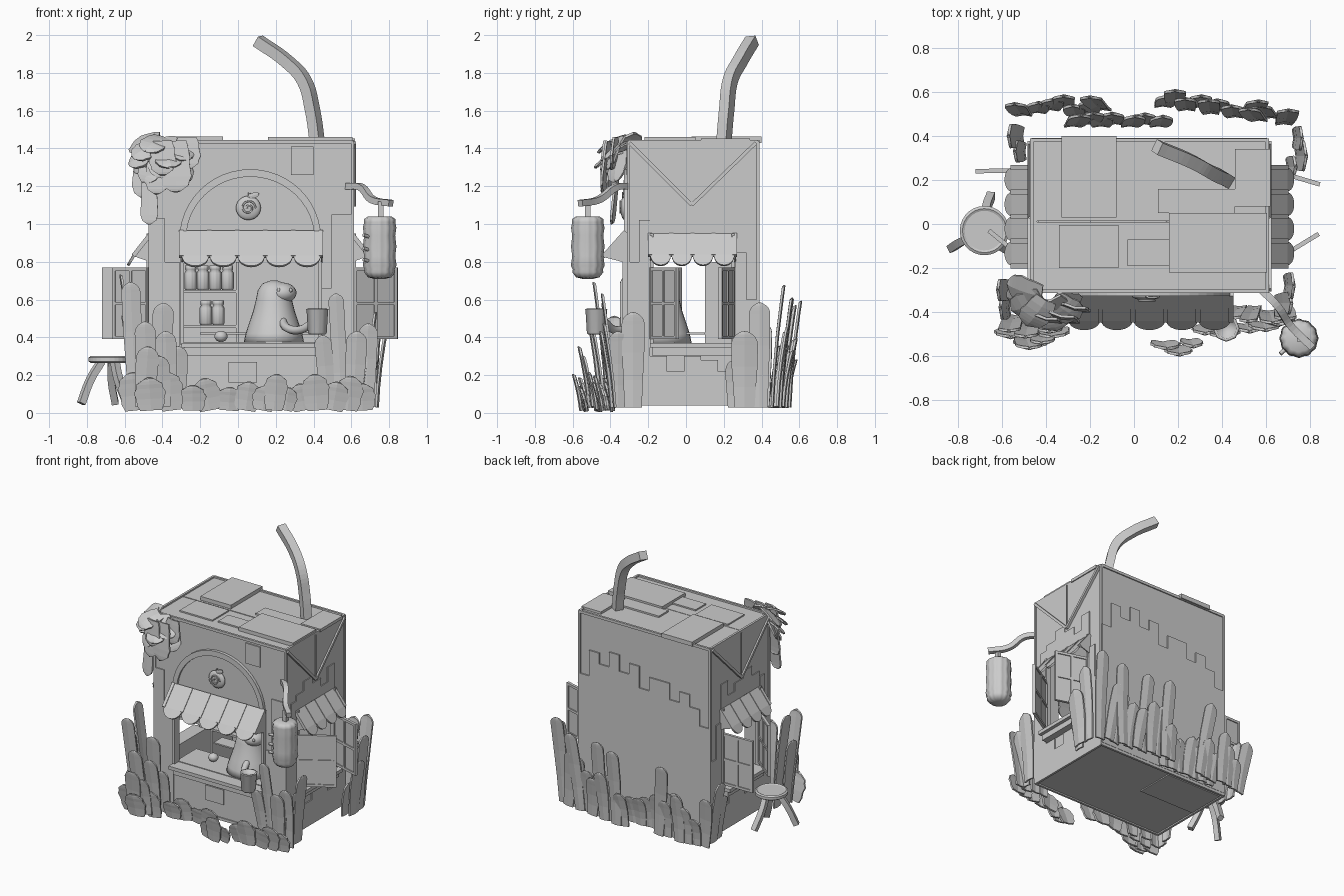
import bpy, bmesh, math, random
from mathutils import Vector as V, Matrix

if "Cube" in bpy.data.objects:
    bpy.data.objects.remove(bpy.data.objects["Cube"])
random.seed(4)

def finish(name, bm, smooth=False, thick=0):
    bmesh.ops.recalc_face_normals(bm, faces=bm.faces)
    me = bpy.data.meshes.new(name)
    bm.to_mesh(me)
    bm.free()
    ob = bpy.data.objects.new(name, me)
    bpy.context.collection.objects.link(ob)
    for p in me.polygons:
        p.use_smooth = smooth
    if thick:
        m = ob.modifiers.new("thickness", 'SOLIDIFY')
        m.thickness, m.offset = thick, 0
    return ob

def boxes(name, *items):
    """each item: x0, x1, y0, y1, z0, z1"""
    bm = bmesh.new()
    for x0, x1, y0, y1, z0, z1 in items:
        m = Matrix.Translation(((x0+x1)/2, (y0+y1)/2, (z0+z1)/2)) @ Matrix.Diagonal((x1-x0, y1-y0, z1-z0, 1))
        bmesh.ops.create_cube(bm, size=1, matrix=m)
    return finish(name, bm)

def plate(name, pts, to3d, push):
    """flat outline mapped to 3D and extruded along push"""
    bm = bmesh.new()
    f = bm.faces.new([bm.verts.new(to3d(*p)) for p in pts])
    g = bmesh.ops.extrude_face_region(bm, geom=[f])['geom']
    bmesh.ops.translate(bm, vec=V(push), verts=[v for v in g if isinstance(v, bmesh.types.BMVert)])
    return finish(name, bm)

def tube(name, pts, r, res=0):
    """swept tube; res 0 gives a square section with flat faces"""
    cu = bpy.data.curves.new(name, 'CURVE')
    cu.dimensions = '3D'
    cu.bevel_depth, cu.bevel_resolution, cu.use_fill_caps, cu.resolution_u = r, res, True, 6
    s = cu.splines.new('BEZIER')
    s.use_smooth = res > 0
    s.bezier_points.add(len(pts)-1)
    for b, p in zip(s.bezier_points, pts):
        b.co, b.tilt = p, math.pi/4
        b.handle_left_type = b.handle_right_type = 'AUTO'
    ob = bpy.data.objects.new(name, cu)
    bpy.context.collection.objects.link(ob)

def lathe(name, c, prof, n=24, rib=0, ribs=8, smooth=True):
    bm = bmesh.new()
    rings = [[bm.verts.new((c[0]+r*(1+rib*math.cos(ribs*a))*math.cos(a), c[1]+r*(1+rib*math.cos(ribs*a))*math.sin(a), c[2]+z))
              for a in [2*math.pi*k/n for k in range(n)]] for r, z in prof]
    for a, b in zip(rings, rings[1:]):
        for k in range(n):
            bm.faces.new((a[k], a[(k+1) % n], b[(k+1) % n], b[k]))
    bm.faces.new(rings[0])
    bm.faces.new(rings[-1])
    return finish(name, bm, smooth)

def leaf(bm, base, d, n, length, half, curl=0.0, lobes=0):
    """round-tipped card growing along d, bending towards n"""
    d, n, base = V(d).normalized(), V(n).normalized(), V(base)
    side = d.cross(n).normalized()
    tip = min(half/length, .45)
    rows = [(0, .75), ((1-tip)*.33, .85), ((1-tip)*.66, .97)]
    rows += [(1-tip+tip*math.sin(a), math.cos(a)) for a in [math.pi/2*k/5 for k in range(5)]] + [(1, .1)]
    prev = None
    for i, (t, w) in enumerate(rows):
        w *= half*(1+lobes*(1 if i % 2 else -1))
        c = base+d*length*t+n*curl*t*t
        row = [bm.verts.new(c+side*w*s-n*0.12*half*abs(s)) for s in (-1, 0, 1)]
        if prev:
            for k in (0, 1):
                bm.faces.new((prev[k], prev[k+1], row[k+1], row[k]))
        prev = row

def ball(name, c, s, u=20, v=12):
    bm = bmesh.new()
    bmesh.ops.create_uvsphere(bm, u_segments=u, v_segments=v, radius=1, matrix=Matrix.Translation(c) @ Matrix.Diagonal((*s, 1)))
    return finish(name, bm, True)

# --- carton walls, hollow with three window openings
X0, X1, Y0, Y1, T = -0.465, 0.605, -0.305, 0.38, 0.025
boxes("front_wall", (X0, -.29, Y0, Y0+T, .05, 1.43), (.43, X1, Y0, Y0+T, .05, 1.43),
      (-.29, .43, Y0, Y0+T, .05, .36), (-.29, .43, Y0, Y0+T, .95, 1.43))
boxes("back_wall", (X0, X1, Y1-T, Y1, .05, 1.43))
for nm, x in (("left_wall", X0), ("right_wall", X1-T)):
    boxes(nm, (x, x+T, Y0, -.18, .05, 1.43), (x, x+T, .25, Y1, .05, 1.43),
          (x, x+T, -.18, .25, .05, .36), (x, x+T, -.18, .25, .93, 1.43))
boxes("floor", (X0, X1, Y0, Y1, .05, .075))
boxes("floor_hatch", (-.45, .0, .07, .36, .042, .05))
boxes("roof", (X0, X1, Y0, .008, 1.42, 1.433), (X0, X1, .014, Y1, 1.42, 1.434))
boxes("roof_patches", (-.33, -.08, .03, .4, 1.43, 1.462), (.16, .605, -.22, .05, 1.43, 1.46),
      (.46, .62, .08, .34, 1.43, 1.452), (.11, .46, .05, .16, 1.43, 1.446), (-.03, .16, -.19, -.07, 1.43, 1.443),
      (-.34, -.07, -.2, -.005, 1.43, 1.443))
# edge strips
e = .008
boxes("corner_strips", *[(x-e, x+e, y-e, y+e, .045, 1.44) for x in (X0, X1) for y in (Y0, Y1)],
      *[(X0, X1, y-e, y+e, z-.01, z+.01) for y in (Y0, Y1) for z in (.05, 1.435)],
      *[(x-e, x+e, Y0, Y1, z-.01, z+.01) for x in (X0, X1) for z in (.05, 1.435)])

# --- raised brickwork with stepped edge
def stepped(name, a, b, heights, to3d, push, bottom=.06):
    w = (b-a)/len(heights)
    pts = [(a, bottom)]
    for i, h in enumerate(heights):
        pts += [(a+i*w, h), (a+(i+1)*w, h)]
    plate(name, pts+[(b, bottom)], to3d, push)
stepped("back_bricks", X0, X1, [.85, .97, 1.06, .98, 1.1, 1.1, 1.0, 1.16, 1.08, 1.2, 1.09, 1.17, .98],
        lambda u, v: (u, Y1, v), (0, .01, 0))
for sx, x in ((-1, X0), (1, X1)):
    yz = lambda u, v: (x, u, v)
    stepped(f"side_bricks_front_{sx}", Y0, -.19, [.8, 1.02], yz, (sx*.008, 0, 0))
    stepped(f"side_bricks_back_{sx}", .26, Y1, [.85, .6], yz, (sx*.008, 0, 0))
    stepped(f"side_bricks_low_{sx}", -.19, .26, [.3, .22, .3, .28, .22], yz, (sx*.008, 0, 0))
    plate(f"side_bricks_top_{sx}", [(-.19, .95), (-.19, 1.06), (-.1, 1.06), (-.1, 1.13), (.0, 1.13), (.0, 1.08), (.1, 1.08),
          (.1, 1.02), (.18, 1.02), (.18, 1.13), (.26, 1.13), (.26, .95)], yz, (sx*.006, 0, 0))
    # folded carton flap
    plate(f"side_flap_{sx}", [(-.29, 1.425), (.03, 1.11), (.36, 1.425)], yz, (sx*.008, 0, 0))
    xx = x+sx*.01
    for k, (p, q) in enumerate((((-.3, 1.43), (.03, 1.1)), ((.37, 1.43), (.03, 1.1)), ((.03, 1.43), (.03, 1.1)))):
        tube(f"flap_trim_{sx}_{k}", [(xx, *p), (xx, *q)], .013 if k < 2 else .006)
stepped("front_bricks_left", X0, -.31, [1.03, .8], lambda u, v: (u, Y0, v), (0, -.008, 0))
stepped("front_bricks_right", .44, X1, [.66, 1.05, 1.05], lambda u, v: (u, Y0, v), (0, -.008, 0))
boxes("front_brick_patches", (.28, .4, -.314, Y0, 1.26, 1.41), (-.465, -.3, -.312, Y0, 1.2, 1.34), (-.05, .1, -.313, Y0, .16, .27))

# --- front arch panel and fruit badge
arc = [(math.cos(math.pi*k/24), math.sin(math.pi*k/24)) for k in range(25)]
xz = lambda u, v: (.065+u, Y0, .92+v)
plate("arch_panel", [(.34*c, .33*s) for c, s in arc], xz, (0, -.006, 0))
plate("arch_trim", [(.375*c, .37*s) for c, s in arc]+[(.34*c, .33*s) for c, s in arc[::-1]], xz, (0, -.022, 0))
ball("badge_fruit", (.055, -.325, 1.085), (.066, .022, .064))
tube("badge_swirl", [(.055+r*math.cos(a), -.348, 1.085+r*math.sin(a)) for r, a in [(.04-.003*k, k*.9) for k in range(12)]], .005, 1)
tube("badge_stem", [(.055, -.33, 1.13), (.06, -.33, 1.165)], .006, 1)
bm = bmesh.new()
leaf(bm, (.06, -.335, 1.145), (1, 0, .3), (0, -1, 0), .05, .014)
finish("badge_leaf", bm, thick=.008)

# --- window frames and sills
boxes("front_frame", (-.305, -.285, -.335, -.28, .36, .95), (.425, .445, -.335, -.28, .36, .95))
boxes("front_sill", (-.3, .44, -.385, -.26, .345, .37), (-.285, .425, -.355, -.3, .3, .345))
for sx, x in ((-1, X0), (1, X1)):
    boxes(f"side_sill_{sx}", tuple(sorted((x-sx*.03, x+sx*.075)))+(-.19, .255, .345, .37), tuple(sorted((x, x+sx*.05)))+(-.18, .245, .305, .345))
    boxes(f"side_frame_{sx}", (x-.02, x+.02, -.19, -.172, .37, .95), (x-.02, x+.02, .242, .258, .37, .95))

# --- scalloped awnings with ribs between the stripes
def awning(name, p0, along, out, n, w, depth, top, bot):
    bm = bmesh.new()
    p0, along, out, up = V(p0), V(along), V(out), V((0, 0, 1))
    for i in range(n):
        prev = None
        for k in range(13):
            a = math.pi*k/12
            bow = math.sin(a)
            at = p0+along*w*(i+.5-.47*math.cos(a))
            col = [bm.verts.new(at+up*top), bm.verts.new(at+out*depth*.72+up*(bot+.055)),
                   bm.verts.new(at+out*(depth*.73+depth*.25*bow)+up*(bot+.05-.05*bow))]
            if prev:
                for j in (0, 1):
                    bm.faces.new((prev[j], prev[j+1], col[j+1], col[j]))
            prev = col
    finish(name, bm, thick=.014)
    for s in range(n+1):
        a = p0+along*w*s
        tube(f"{name}_rib_{s}", [a+up*top, a+out*depth*.74+up*(bot+.052)], .016)
        if s in (0, n):
            plate(f"{name}_cheek_{s}", [(0, top), (depth*.74, bot+.05), (0, bot+.02)], lambda u, v: a+out*u+up*v, along*.008)
awning("front_awning", (-.3, Y0-.015, 0), (1, 0, 0), (0, -1, 0), 5, .148, .16, .96, .775)
awning("right_awning", (X1, -.19, 0), (0, 1, 0), (1, 0, 0), 4, .112, .12, .945, .78)
awning("left_awning", (X0, -.19, 0), (0, 1, 0), (-1, 0, 0), 4, .112, .12, .945, .78)

# --- open shutters with panes
for nm, h, t in (("right_front", (.61, -.185), (.84, -.045)), ("right_back", (.61, .25), (.845, .18)),
                 ("left_front", (-.47, -.185), (-.66, -.03)), ("left_back", (-.47, .245), (-.72, .24))):
    L, a = math.dist(h, t), math.atan2(t[1]-h[1], t[0]-h[0])
    ob = boxes("shutter_"+nm, (0, L, -.003, .003, .39, .77), *[(x, x+.018, -.01, .01, .39, .77) for x in (0, L/2-.009, L-.018)],
               *[(0, L, -.01, .01, z, z+.018) for z in (.39, .57, .752)])
    ob.location, ob.rotation_euler.z = (h[0], h[1], 0), a

# --- straw
tube("straw", [(.42, .2, 1.43), (.395, .215, 1.6), (.35, .235, 1.76), (.26, .285, 1.86), (.105, .35, 1.97)], .042)

# --- lantern on bracket
tube("lantern_bracket", [(.58, -.3, 1.2), (.65, -.37, 1.195), (.71, -.46, 1.13), (.81, -.56, 1.11)], .024)
tube("lantern_hook", [(.755, -.52, 1.12), (.755, -.52, 1.03)], .02)
lathe("lantern", (.75, -.52, .71), [(.03, 0), (.06, .008), (.08, .035), (.077, .05), (.087, .07), (.08, .12), (.086, .17), (.08, .23),
      (.086, .27), (.08, .3), (.082, .315), (.06, .33)], 48, .03, 12)
for i, z in enumerate((.8, .86, .93)):
    tube(f"lantern_prong_{i}", [(.7, -.56, z), (.665, -.59, z+.012)], .01, 1)

# --- stool
lathe("stool_seat", (-.68, -.03, .265), [(.1, 0), (.112, .008), (.112, .028), (.1, .035), (.09, .03)], 28, smooth=False)
for i, (x, y) in enumerate(((-.83, -.11), (-.65, .13), (-.585, -.11))):
    tube(f"stool_leg_{i}", [(-.68+(x+.68)*.3, -.03+(y+.03)*.3, .27), (x*.6-.68*.4-.01, y*.6-.012, .18), (x, y, .05)], .026)

# --- interior: shelves, jars, counter, creature with cup
boxes("shelves", (-.3, .0, .1, .34, .635, .65), (-.3, .0, .1, .34, .45, .465), (-.01, .005, .1, .34, .07, .8), (-.3, -.285, .1, .34, .07, .8))
boxes("counter", (-.3, .44, -.29, -.06, .36, .375), (-.2, .4, 0, .1, .415, .425))
jar = [(.026, 0), (.032, .01), (.032, .09), (.024, .105), (.028, .11), (.028, .13)]
for i, (x, z) in enumerate([(-.25+.065*k, .65) for k in range(4)]+[(-.17, .465), (-.105, .465)]):
    lathe(f"jar_{i}", (x, .16, z), jar, 24, .06)
ball("counter_fruit", (-.09, -.16, .405), (.035, .035, .03), 12, 8)
lathe("creature_body", (.19, -.13, .37), [(.16, 0), (.15, .05), (.13, .11), (.11, .17), (.095, .23), (.085, .28), (.06, .315), (.02, .33)], 28)
ball("creature_snout", (.235, -.15, .635), (.075, .075, .055))
for x in (.215, .28):
    ball(f"creature_eye_{x}", (x, -.215, .65), (.009, .009, .012), 8, 6)
tube("creature_arm", [(.23, -.2, .5), (.26, -.3, .45), (.33, -.38, .44), (.4, -.43, .48)], .022, 3)
lathe("cup", (.42, -.475, .415), [(.042, 0), (.048, .01), (.055, .13), (.058, .135), (.045, .137), (.042, .12)], 24, .04)

# --- foliage: tall leaves around the base, in two overlapping rows at the back
def grow(name, spots, n, lean, curl, sway, lobes=0, z=.03):
    """spots: x, y, height, half width"""
    bm = bmesh.new()
    for x, y, h, w in spots:
        leaf(bm, (x, y, z), (random.uniform(-sway, sway)+lean*n[0], lean*n[1], 1), n, h, w, curl, lobes)
    finish(name, bm, thick=.012)
R = random.uniform
grow("back_leaves", [(-.5+.06*i, .5+.012*(i % 4), R(.18, .42)+(.14 if i % 3 == 0 else 0), .05) for i in range(7)] +
     [(-.28+.065*i, .45+.01*(i % 2), R(.18, .36), .052) for i in range(7)] +
     [(.13+.055*i, .54-.008*i+.02*(i % 2), R(.22, .36)+(.2 if i % 3 == 1 else 0)+.01*i, .05) for i in range(11)], (0, 1, 0), .04, .035, .14)
grow("right_side_leaves", [(.73, .39, .55, .055), (.74, .31, .4, .07), (.7, .26, .25, .05), (.69, -.28, .5, .06), (.65, -.36, .4, .05)], (1, 0, 0), .04, .03, .06)
grow("left_side_leaves", [(-.51, .4, .45, .055), (-.5, .33, .32, .05), (-.54, -.3, .7, .05), (-.57, -.38, .48, .055)], (-1, 0, 0), .04, .03, .06)
grow("front_tall_leaves", [(-.54, -.42, .66, .05), (-.48, -.46, .45, .055), (-.42, -.38, .55, .055), (-.37, -.44, .4, .055),
     (-.32, -.4, .32, .05), (-.5, -.52, .32, .06), (-.4, -.5, .27, .055), (.48, -.38, .38, .045), (.55, -.38, .6, .04),
     (.61, -.4, .4, .055), (.68, -.38, .44, .05)], (0, -1, 0), .06, .03, .1)
grow("front_bushes", [(-.54, -.48, .2, .08), (-.46, -.53, .17, .08), (-.35, -.48, .2, .07), (-.24, -.42, .13, .07), (-.15, -.4, .17, .07),
     (-.05, -.39, .12, .07), (.04, -.4, .15, .07), (.13, -.54, .13, .065), (.19, -.56, .19, .06), (.25, -.53, .12, .05), (.35, -.47, .14, .07),
     (.42, -.48, .19, .07), (.5, -.46, .15, .07), (.58, -.45, .18, .07), (.66, -.43, .14, .07)], (0, -1, 0), .1, .02, .2, .06, .014)

# --- hanging foliage on the upper left corner
bm = bmesh.new()
for i in range(12):
    a = math.radians(165+i*14)
    o = V((math.cos(a), math.sin(a)*.6, 0))
    leaf(bm, V((-.39, -.33, 1.46-.04*(i % 3)))+o*.03, o+V((0, 0, -.15-.55*(i % 2))), o*.4+V((0, -.5, .7)), .18, .07, -.05, .04)
for x, y, z, h, w in ((-.47, -.36, 1.36, .36, .045), (-.43, -.4, 1.36, .2, .06), (-.33, -.42, 1.44, .27, .08), (-.27, -.38, 1.46, .17, .07),
                      (-.4, -.43, 1.44, .18, .07), (-.5, -.3, 1.42, .28, .06)):
    leaf(bm, (x, y, z), (0, -.1, -1), (-.2, -1, 0), h, w, .0, .05)
finish("corner_vine", bm, thick=.012)
